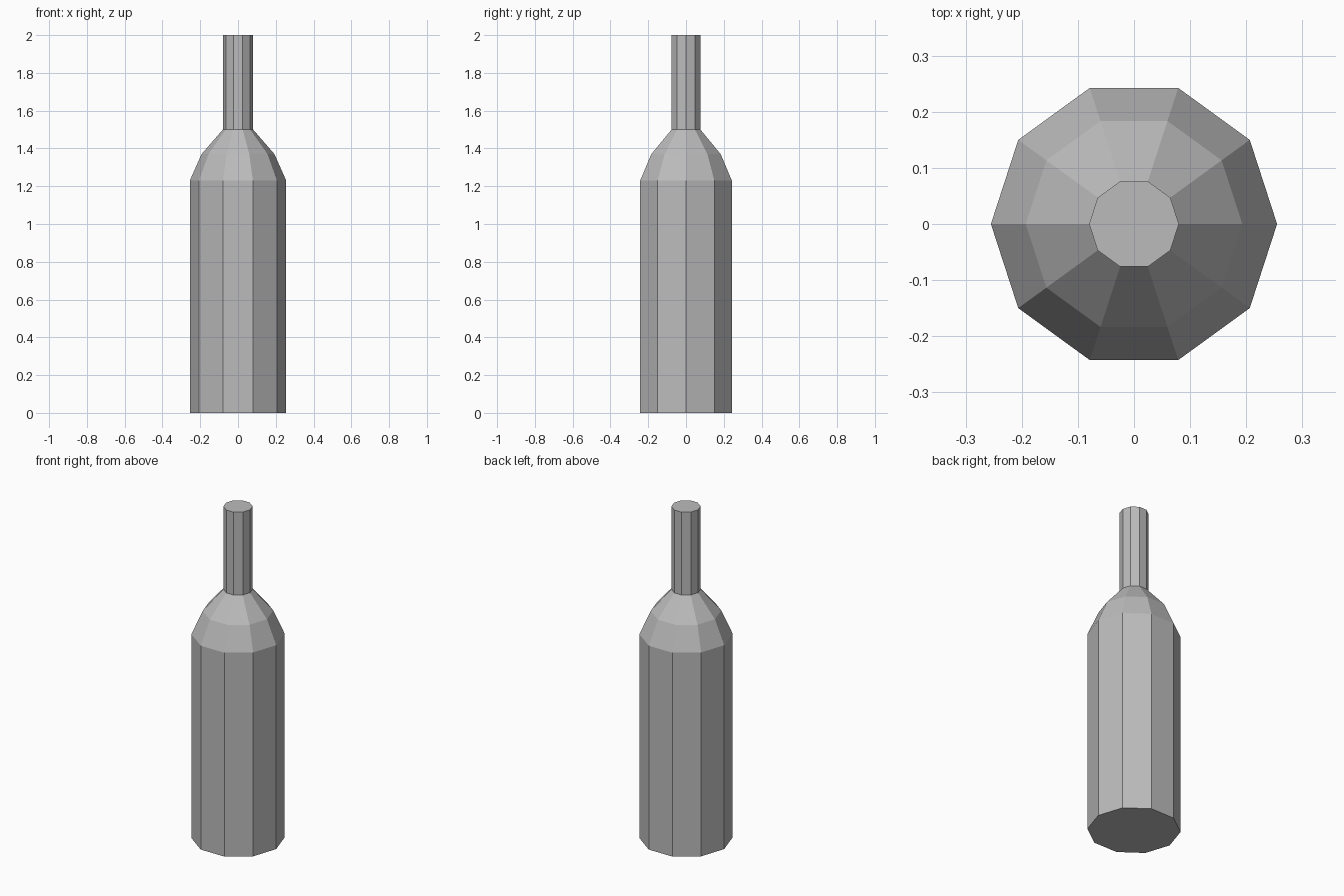
import bpy
import bmesh
from math import cos, sin, tau

SIDES = 10

cube = bpy.data.objects.get("Cube")
if cube:
    bpy.data.objects.remove(cube, do_unlink=True)

# Single flat grey
grey = bpy.data.materials.new("plain grey")
grey.use_nodes = True
colour = (0.5, 0.5, 0.5, 1)
grey.diffuse_color = colour
grey.node_tree.nodes["Principled BSDF"].inputs["Base Color"].default_value = colour


def lathe(name, profile):
    """Revolve (radius, height) pairs into a closed faceted solid."""
    bm = bmesh.new()
    rings = [[bm.verts.new((r * cos(tau * i / SIDES), r * sin(tau * i / SIDES), z))
              for i in range(SIDES)] for r, z in profile]
    for low, high in zip(rings, rings[1:]):
        for i in range(SIDES):
            j = (i + 1) % SIDES
            bm.faces.new((low[i], low[j], high[j], high[i]))
    bm.faces.new(rings[0][::-1])
    bm.faces.new(rings[-1])
    mesh = bpy.data.meshes.new(name)
    bm.to_mesh(mesh)
    bm.free()
    mesh.materials.append(grey)
    obj = bpy.data.objects.new(name, mesh)
    bpy.context.collection.objects.link(obj)
    return obj


# Body, two-step shoulder and straight neck in one closed surface
lathe("bottle", [(0.255, 0), (0.255, 1.23), (0.193, 1.37), (0.08, 1.5), (0.08, 2)])
